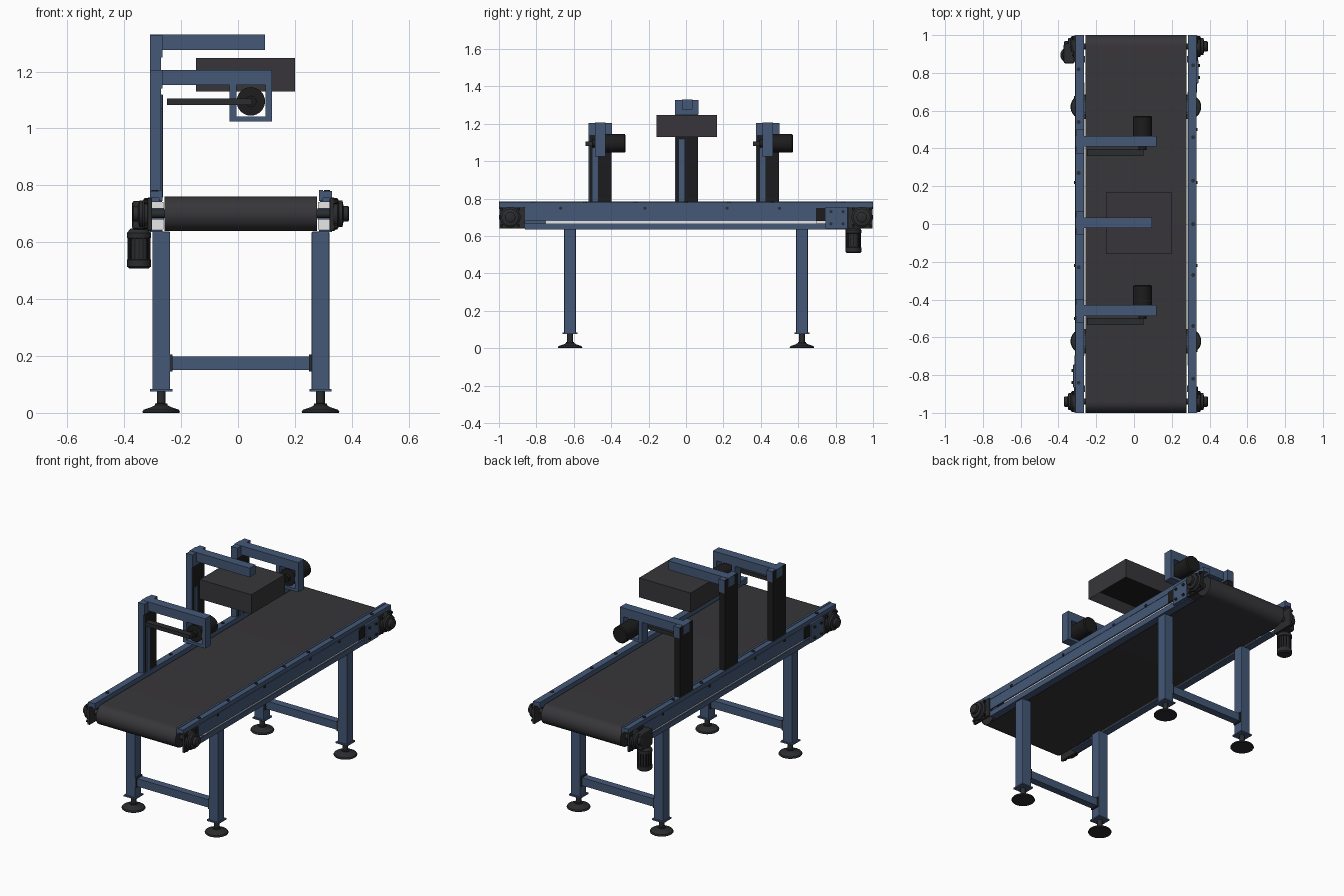
import bpy, bmesh, math
from mathutils import Vector, Matrix

if "Cube" in bpy.data.objects:
    bpy.data.objects.remove(bpy.data.objects["Cube"])

CX = 0.01  # centre line of the conveyor in x


def material(name, col):
    m = bpy.data.materials.new(name)
    m.diffuse_color = (*col, 1)
    m.use_nodes = True
    m.node_tree.nodes["Principled BSDF"].inputs["Base Color"].default_value = m.diffuse_color
    return m


BLUE = material("frame_blue", (0.058, 0.098, 0.185))
BELT = material("belt_grey", (0.038, 0.036, 0.041))
BLACK = material("black_plastic", (0.012, 0.012, 0.013))
DARK = material("dark_metal", (0.024, 0.025, 0.028))
WHITE = material("white_core", (0.95, 0.95, 0.95))


def finish(name, bm, mat, smooth=False, bevel=0):
    bmesh.ops.recalc_face_normals(bm, faces=bm.faces)
    me = bpy.data.meshes.new(name)
    bm.to_mesh(me)
    bm.free()
    ob = bpy.data.objects.new(name, me)
    bpy.context.collection.objects.link(ob)
    me.materials.append(mat)
    if bevel:
        b = ob.modifiers.new("bevel", 'BEVEL')
        b.width, b.segments = bevel, 2
    if smooth:
        bpy.ops.object.select_all(action='DESELECT')
        ob.select_set(True)
        bpy.context.view_layer.objects.active = ob
        bpy.ops.object.shade_smooth_by_angle(angle=math.radians(35))
    return ob


def box(name, mat, x, y, z, bevel=0):
    """Box from (min, max) ranges."""
    bm = bmesh.new()
    bmesh.ops.create_cube(bm, size=1)
    for v in bm.verts:
        v.co = [r[0] + (c + 0.5) * (r[1] - r[0]) for r, c in zip((x, y, z), v.co)]
    return finish(name, bm, mat, bevel=bevel)


def lathe(name, mat, base, axis, prof, n=32):
    """Turned solid: prof is (radius, distance along axis) from base."""
    bm = bmesh.new()
    rings = [[bm.verts.new((r * math.cos(math.tau * i / n), r * math.sin(math.tau * i / n), h))
              for i in range(n)] for r, h in prof]
    for a, b in zip(rings, rings[1:]):
        for i in range(n):
            bm.faces.new((a[i], a[(i + 1) % n], b[(i + 1) % n], b[i]))
    bm.faces.new(rings[0])
    bm.faces.new(rings[-1])
    rot = Vector((0, 0, 1)).rotation_difference(Vector(axis)).to_matrix().to_4x4()
    bm.transform(Matrix.Translation(base) @ rot)
    return finish(name, bm, mat, True)


def sx(s, a, b):
    """x range at distances a..b from the centre line on side s."""
    return tuple(sorted((CX + s * a, CX + s * b)))


def sy(s, a, b):
    return tuple(sorted((s * a, s * b)))


# Belt loop around two end rollers
def loop(r, n=20):
    pts = []
    for s in (1, -1):
        for i in range(n + 1):
            a = -math.pi / 2 + math.pi * i / n
            pts.append((s * (0.94 + r * math.cos(a)), 0.7 + s * r * math.sin(a)))
    return pts


bm = bmesh.new()
outer, inner = loop(0.06), loop(0.056)
L = [[bm.verts.new((x, y, z)) for y, z in p]
     for x, p in ((CX - .268, outer), (CX + .268, outer), (CX + .268, inner), (CX - .268, inner))]
for k in range(4):
    a, b = L[k], L[(k + 1) % 4]
    for i in range(len(a)):
        j = (i + 1) % len(a)
        bm.faces.new((a[i], a[j], b[j], b[i]))
finish("conveyor_belt", bm, BELT, True)
for s in (1, -1):
    lathe("end_roller", DARK, (CX - .267, s * .94, .7), (1, 0, 0),
          [(.015, -.05), (.015, 0), (.055, 0), (.055, .534), (.015, .534), (.015, .584)])

# Side rails: the two sides are the same, turned half round (s flips x and y)
for s in (1, -1):
    box("guide_lip", BLUE, sx(s, .275, .288), (-1, 1), (.745, .783))
    box("rail_top_strip", BLUE, sx(s, .284, .32), (-1, 1), (.755, .78))
    box("rail_top_flange", BLUE, sx(s, .278, .322), (-.86, .86), (.742, .755))
    box("rail_web", BLUE, sx(s, .313, .32), (-.86, .86), (.68, .745))
    box("rail_bottom_lip", BLUE, sx(s, .313, .32), (-.86, .86), (.64, .667))
    box("rail_bottom_flange", BLUE, sx(s, .275, .32), (-.86, .86), (.635, .643))
    box("rail_core", WHITE, sx(s, .272, .312), sy(s, -.75, .70), (.644, .741))
    # splice plate with bolts and dark spacer
    box("splice_plate", BLUE, sx(s, .318, .332), sy(s, .745, .865), (.64, .755), .003)
    box("splice_spacer", BLACK, sx(s, .316, .324), sy(s, .695, .745), (.68, .75))
    for y in (.775, .84):
        for z in (.665, .73):
            lathe("splice_bolt", DARK, (CX + s * .33, s * y, z), (s, 0, 0), [(.009, 0), (.009, .01)], 6)
    for y in (.84, .46, .23, 0, -.27, -.54, -.82):
        lathe("rail_bolt", DARK, (CX + s * .303, s * y, .778), (0, 0, 1), [(.011, 0), (.011, .006)], 6)
    for y in (-.67, -.22, .22, .5):
        lathe("web_bolt", DARK, (CX + s * .319, s * y, .748), (s, 0, 0), [(.009, 0), (.009, .008)], 6)
    # bearing units at both ends
    for e in (1, -1):
        box("bearing_spacer", BLUE, sx(s, .27, .316), sy(e, .855, .89), (.68, .72))
        box("bearing_plate", DARK, sx(s, .312, .328), sy(e, .86, .998), (.64, .755), .004)
        lathe("bearing_housing", DARK, (CX + s * .327, e * .94, .7), (s, 0, 0),
              [(.055, 0), (.055, .012), (.046, .018), (.046, .03), (.028, .034), (.028, .05), (.022, .054)])
        for y in (.895, .985):
            for z in (.655, .743):
                lathe("bearing_bolt", BLACK, (CX + s * .327, e * y, z), (s, 0, 0), [(.009, 0), (.009, .012)], 6)

# Drive motor hanging below a gearbox
box("gearbox", DARK, (-.372, -.315), (.85, .955), (.645, .745), .008)
lathe("drive_motor", DARK, (-.348, .895, .508), (0, 0, 1),
      [(.034, 0), (.042, .006), (.042, .03), (.038, .032), (.038, .105), (.042, .107), (.042, .125), (.03, .14)])
for i in range(16):
    a = math.tau * i / 16
    x, y = -.348 + .039 * math.cos(a), .895 + .039 * math.sin(a)
    box("motor_fin", BLACK, (x - .002, x + .002), (y - .002, y + .002), (.538, .614))

# Legs with plates, feet and cross bars
for e in (1, -1):
    y = e * .62
    for s in (1, -1):
        x = CX + s * .28
        box("leg", BLUE, (x - .031, x + .031), (y - .031, y + .031), (.08, .637), .003)
        box("leg_base_plate", BLUE, (x - .039, x + .039), (y - .039, y + .039), (.076, .084))
        box("cross_bar_tab", DARK, sx(s, .24, .25), (y - .028, y + .028), (.145, .205))
        lathe("levelling_foot", DARK, (x, y, 0), (0, 0, 1),
              [(.064, 0), (.066, .004), (.062, .011), (.035, .02), (.022, .027), (.022, .033), (.015, .034), (.015, .078)])
    box("cross_bar", BLUE, sx(1, -.25, .25), (y - .022, y + .022), (.15, .198))


# Uprights on the left rail: dark channel, blue front sheet, blue head and strip
def upright(name, y, top, head, strip):
    box(name + "_post", BLACK, (-.309, -.271), (y - .058, y + .06), (.755, top - .002))
    box(name + "_front_sheet", BLUE, (-.31, -.27), (y - .064, y - .058), (.755, top))
    box(name + "_head", BLUE, (-.305, -.266), (y - .064, y + .062), (head, top))
    box(name + "_strip", BLUE, (-.271, -.264), (y - .042, y - .012), (.755, strip), .003)


# Two side stations: arm, square bracket, drum and plate
for i, y in enumerate((-.458, .437)):
    n = ("front", "rear")[i] + "_station"
    upright(n, y, 1.205, 1.14, 1.07)
    ya = (y - .028, y + .028)
    box(n + "_arm", BLUE, (-.31, .12), ya, (1.152, 1.206))
    box(n + "_bracket_left", BLUE, (-.03, -.006), ya, (1.025, 1.153))
    box(n + "_bracket_right", BLUE, (.097, .12), ya, (1.025, 1.153))
    box(n + "_bracket_bottom", BLUE, (-.007, .098), ya, (1.025, 1.042))
    lathe(n + "_drum", BLACK, (.045, y - .045, 1.095), (0, 1, 0),
          [(.02, 0), (.02, .02), (.05, .022), (.05, .175), (.044, .18)])
    box(n + "_plate", DARK, (-.25, .05), (y - .078, y - .04), (1.082, 1.105))

# Centre station: arm and a box that is open below
upright("centre_station", .005, 1.328, 1.25, 1.12)
box("centre_station_arm", BLUE, (-.31, .095), (-.022, .034), (1.275, 1.33))
ob = box("scanner_hood", BELT, (-.148, .2), (-.157, .167), (1.13, 1.248))
bm = bmesh.new()
bm.from_mesh(ob.data)
bm.faces.ensure_lookup_table()
low = min(bm.faces, key=lambda f: f.calc_center_median().z)
bmesh.ops.inset_region(bm, faces=[low], thickness=.05)
for v in low.verts:
    v.co.z += .05
ob.data.materials.append(BLACK)
low.material_index = 1
bm.to_mesh(ob.data)
bm.free()
